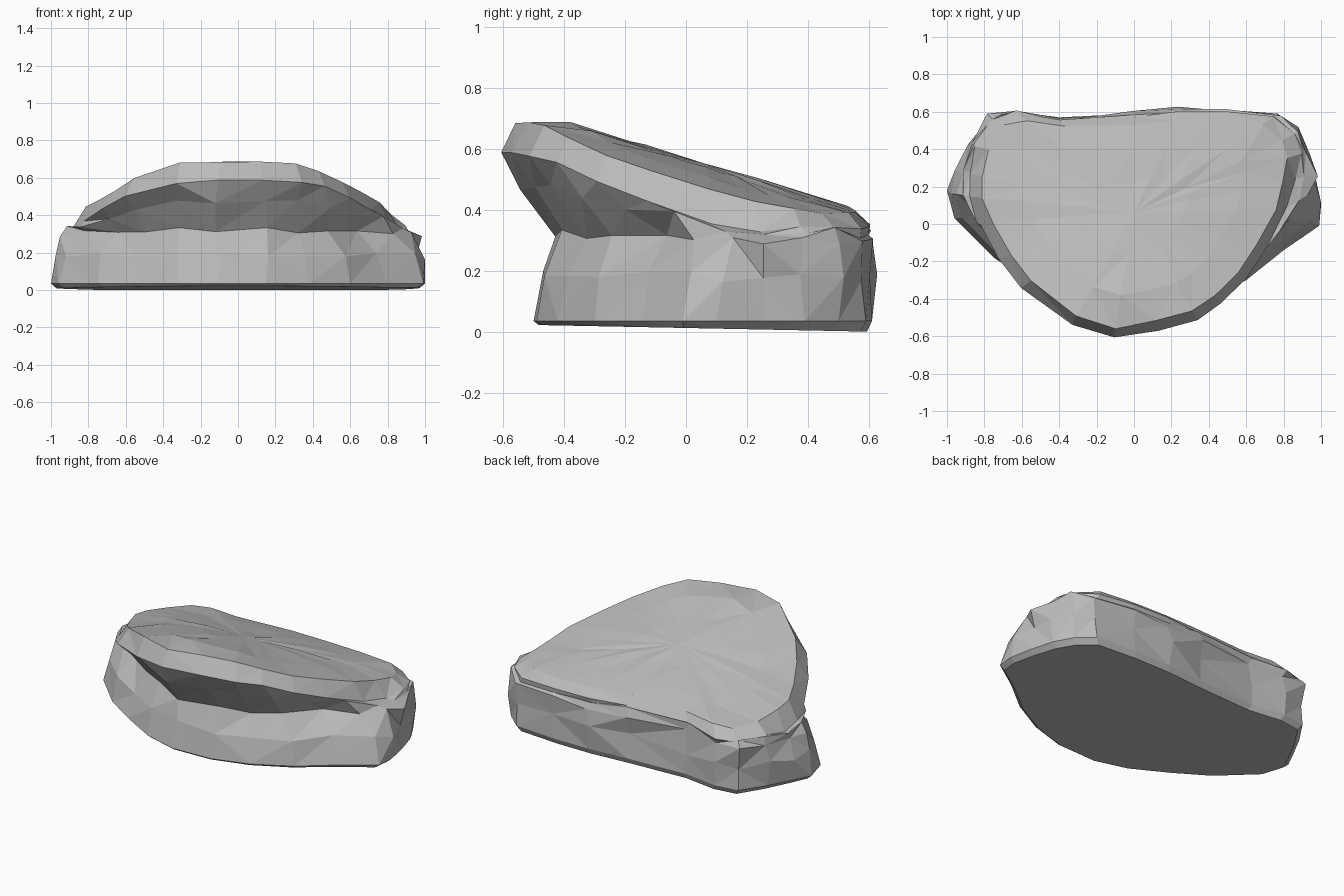
import bpy, bmesh, random
from mathutils import Vector

cube = bpy.data.objects.get("Cube")
if cube:
    bpy.data.objects.remove(cube, do_unlink=True)
random.seed(4)

# Grey stone material
stone = bpy.data.materials.new("grey stone")
stone.use_nodes = True
colour = (0.5, 0.5, 0.5, 1)
stone.diffuse_color = colour
stone.node_tree.nodes["Principled BSDF"].inputs["Base Color"].default_value = colour

# Plan outlines, counter-clockwise from the front tip
foot = [(-.11, -.5), (.15, -.49), (.38, -.42), (.6, -.3), (.8, -.14), (.99, -.01),
        (1, .1), (.97, .25), (.93, .39), (.87, .5), (.77, .59), (.5, .61),
        (.25, .61), (0, .59), (-.4, .57), (-.62, .6), (-.77, .58), (-.87, .43),
        (-.95, .28), (-1, .18), (-.96, .03), (-.75, -.18), (-.55, -.31), (-.32, -.44)]
waist = [(-.11, -.43), (.14, -.41), (.32, -.34), (.48, -.23), (.64, -.08), (.83, .04),
         (.94, .15)] + foot[7:18] + [(-.93, .28), (-.94, .17), (-.83, .04),
         (-.64, -.08), (-.48, -.2), (-.3, -.34)]
rim = [(-.11, -.61), (.13, -.57), (.34, -.51), (.47, -.42), (.6, -.29), (.71, -.13),
       (.82, .08), (.87, .24), (.89, .38), (.86, .48), (.75, .57), (.5, .6),
       (.25, .6), (0, .57), (-.4, .56), (-.62, .59), (-.76, .57), (-.85, .42),
       (-.88, .27), (-.88, .15), (-.82, 0), (-.72, -.18), (-.6, -.34), (-.33, -.54)]


def top_height(x, y):
    """Tilted slab top that falls away toward both sides."""
    return min(.57 - .3 * y, .8 + .2 * y) - .2 * x * x * (.8 - y)


def mix(a, b, t):
    return tuple(p + (q - p) * t for p, q in zip(a, b))


def shrink(p, s):
    return (p[0] * s, p[1] * s + .06 * (1 - s))


def column(f, w, r):
    """Points up one side of the rock, from the underside to the top."""
    lip = top_height(*r) - (.09 if r[1] < .3 else .04)
    front = max(0, min(1, .6 - r[1]))
    under = mix(w, r, .55)
    crest = mix(f, w, .3)
    inner = [shrink(r, s) for s in (.92, .66, .33)]
    base = shrink(f, .97)
    return [(*base, .012 - .02 * base[1]), (*f, .035),
            (*crest, .17 + .02 * front), (*w, .29 + .03 * front),
            (*under, .31 + (lip - .31) * .6), (*r, lip),
            *[(*p, top_height(*p)) for p in inner]]


# Rock body: rings joined into a closed, faceted skin
bm = bmesh.new()
columns = []
for points in zip(foot, waist, rim):
    verts = []
    for level, p in enumerate(column(*points)):
        rough = .018 if 1 < level < 5 else .006 if level > 4 else 0
        shift = Vector([random.uniform(-rough, rough) for _ in p])
        verts.append(bm.verts.new(Vector(p) + shift))
    columns.append(verts)
peak = bm.verts.new((0, .06, top_height(0, .06)))
for i, right in enumerate(columns):
    left = columns[i - 1]
    for k in range(len(right) - 1):
        bm.faces.new((left[k], right[k], right[k + 1], left[k + 1]))
    bm.faces.new((left[-1], right[-1], peak))
bm.faces.new([c[0] for c in reversed(columns)])
bmesh.ops.triangulate(bm, faces=bm.faces[:], quad_method='SHORT_EDGE')
bmesh.ops.recalc_face_normals(bm, faces=bm.faces[:])

# Rest the rock on the ground
lowest = min(v.co.z for v in bm.verts)
bmesh.ops.translate(bm, verts=bm.verts[:], vec=(0, 0, -lowest))
mesh = bpy.data.meshes.new("rock")
bm.to_mesh(mesh)
bm.free()
mesh.materials.append(stone)
rock = bpy.data.objects.new("rock", mesh)
bpy.context.collection.objects.link(rock)
